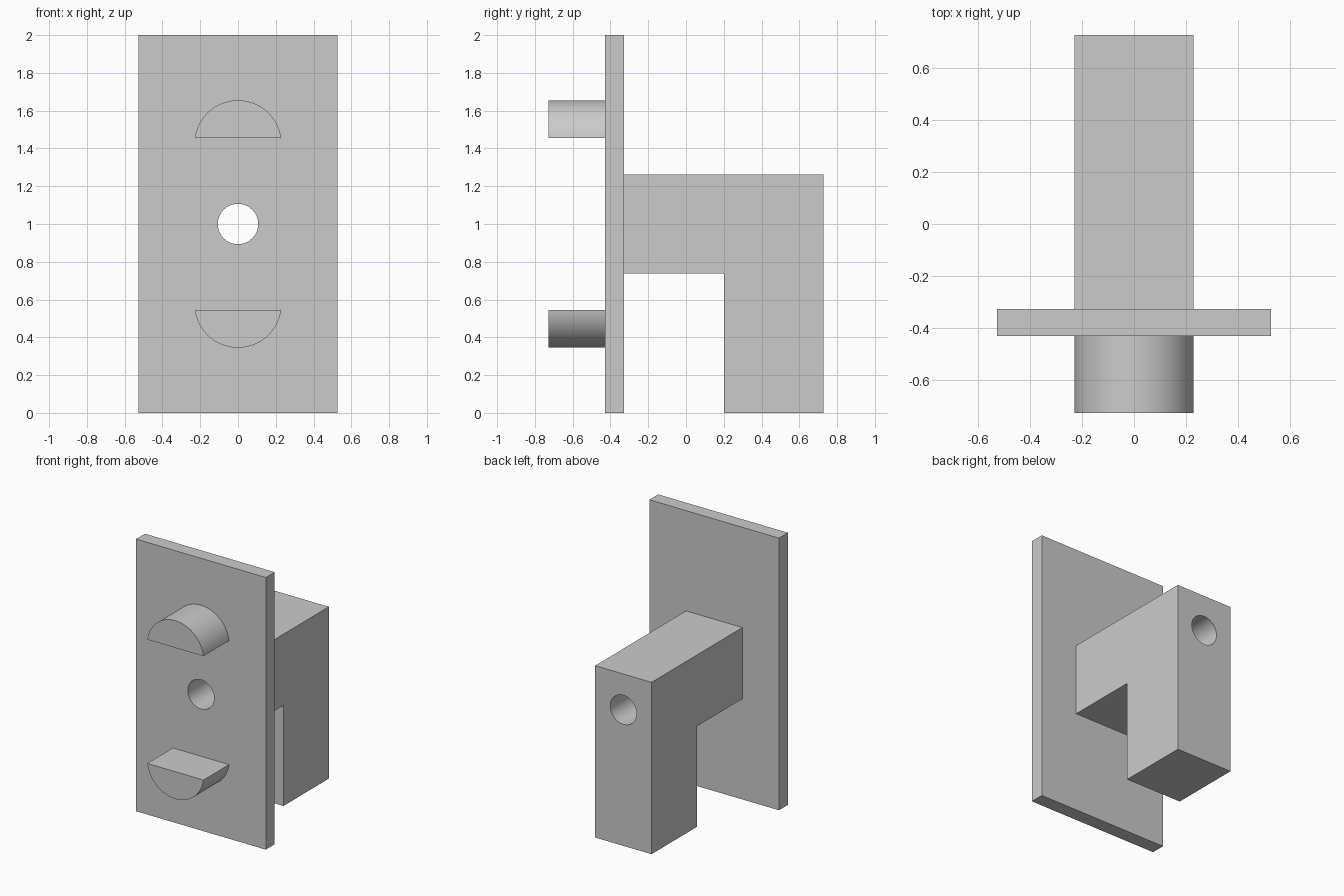
import bpy
import bmesh
import math
from mathutils import Matrix

cube = bpy.data.objects.get("Cube")
if cube:
    bpy.data.objects.remove(cube, do_unlink=True)

# Single plain grey finish
GREY = (0.6, 0.6, 0.6, 1)
grey = bpy.data.materials.new("plain grey")
grey.use_nodes = True
grey.diffuse_color = GREY
grey.node_tree.nodes["Principled BSDF"].inputs["Base Color"].default_value = GREY

PLATE_FRONT, PLATE_BACK, DEPTH = -0.43, -0.327, 0.727
PLATE_HALF, ARM_HALF = 0.527, 0.229
HOLE_RADIUS, HOLE_Z = 0.107, 1.0
STUD_RADIUS, STUD_OFFSET, STUD_FLAT = 0.23, 0.425, 0.455


def extrude(name, profile, direction):
    """Solid made by pushing a closed planar profile along a direction."""
    bm = bmesh.new()
    face = bm.faces.new([bm.verts.new(p) for p in profile])
    result = bmesh.ops.extrude_face_region(bm, geom=[face], use_keep_orig=True)
    moved = [v for v in result["geom"] if isinstance(v, bmesh.types.BMVert)]
    bmesh.ops.translate(bm, verts=moved, vec=direction)
    bmesh.ops.recalc_face_normals(bm, faces=bm.faces)
    mesh = bpy.data.meshes.new(name)
    bm.to_mesh(mesh)
    bm.free()
    mesh.materials.append(grey)
    obj = bpy.data.objects.new(name, mesh)
    bpy.context.collection.objects.link(obj)
    return obj


def select(obj):
    bpy.ops.object.select_all(action='DESELECT')
    obj.select_set(True)
    bpy.context.view_layer.objects.active = obj


def smooth(obj):
    select(obj)
    bpy.ops.object.shade_smooth_by_angle(angle=math.radians(30))


# Tall flat mounting plate
w = PLATE_HALF
plate = extrude("mounting_plate",
                [(-w, PLATE_FRONT, 0), (w, PLATE_FRONT, 0),
                 (w, PLATE_FRONT, 2), (-w, PLATE_FRONT, 2)],
                (0, PLATE_BACK - PLATE_FRONT, 0))

# L-shaped arm: horizontal block turning down at the back
side = [(PLATE_BACK, 0.739), (0.201, 0.739), (0.201, 0),
        (DEPTH, 0), (DEPTH, 1.263), (PLATE_BACK, 1.263)]
arm = extrude("hooked_arm", [(-ARM_HALF, y, z) for y, z in side],
              (2 * ARM_HALF, 0, 0))

# Round bore running through plate and arm
circle = [(HOLE_RADIUS * math.cos(math.tau * i / 64), -1,
           HOLE_Z + HOLE_RADIUS * math.sin(math.tau * i / 64)) for i in range(64)]
bore = extrude("bore_cutter", circle, (0, 2, 0))
bore.hide_render = True
for part in (plate, arm):
    cut = part.modifiers.new("bore", 'BOOLEAN')
    cut.operation = 'DIFFERENCE'
    cut.solver = 'EXACT'
    cut.object = bore
    select(part)
    bpy.ops.object.modifier_apply(modifier=cut.name)
    smooth(part)
bpy.data.objects.remove(bore, do_unlink=True)

# Two half-round studs on the front, flat sides facing each other
start = math.asin((STUD_FLAT - STUD_OFFSET) / STUD_RADIUS)
angles = [start + (math.pi - 2 * start) * i / 48 for i in range(49)]
for name, sign in (("upper_stud", 1), ("lower_stud", -1)):
    arc = [(STUD_RADIUS * math.cos(a), PLATE_FRONT,
            HOLE_Z + sign * (STUD_OFFSET + STUD_RADIUS * math.sin(a))) for a in angles]
    stud = extrude(name, arc, (0, -DEPTH - PLATE_FRONT, 0))
    smooth(stud)
